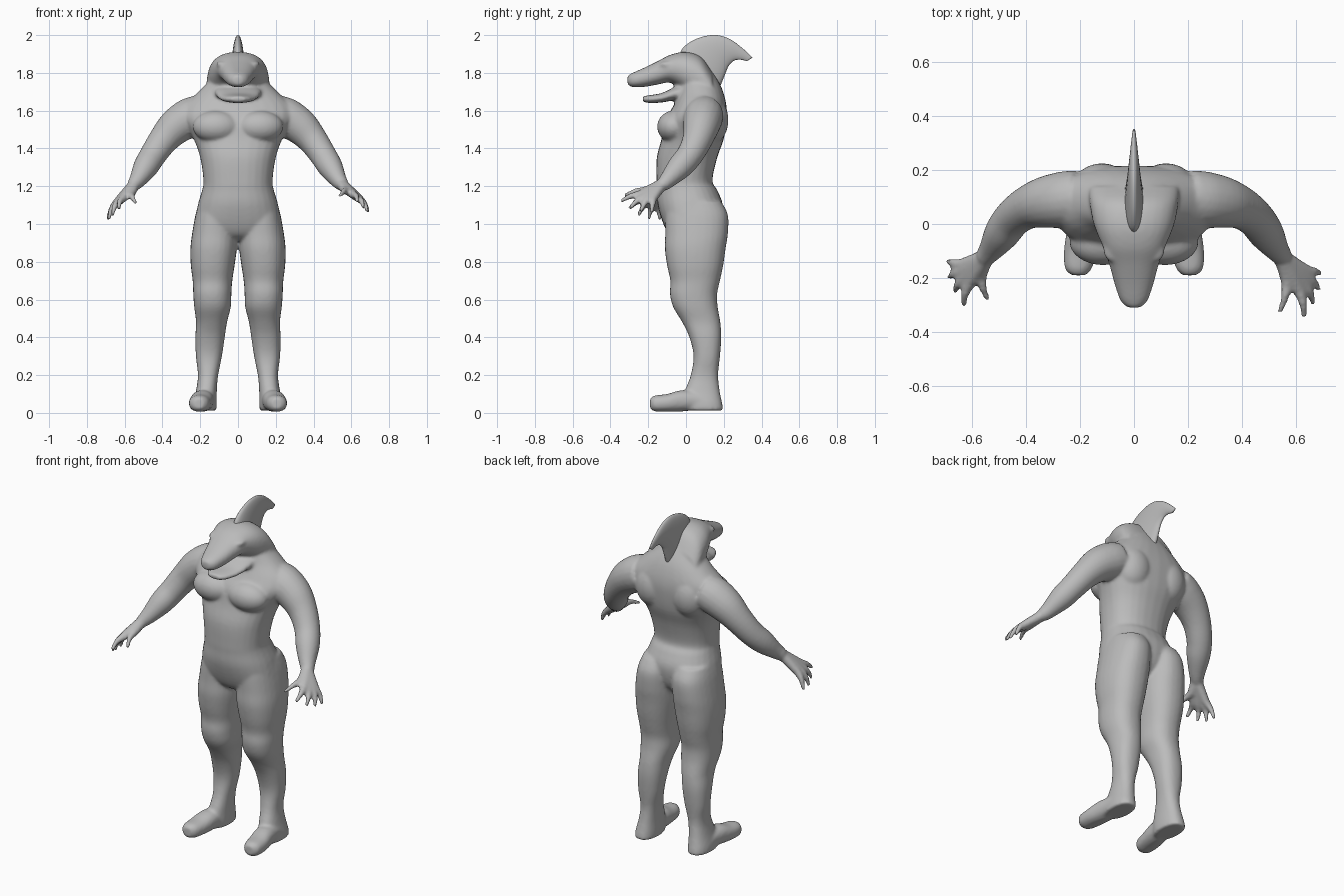
import bpy, bmesh, math
from mathutils import Vector, Matrix

cube = bpy.data.objects.get("Cube")
if cube:
    bpy.data.objects.remove(cube)

skin = bpy.data.materials.new("matte_grey")
skin.use_nodes = True
GREY = (0.5, 0.5, 0.5, 1)
skin.diffuse_color = GREY
skin.node_tree.nodes["Principled BSDF"].inputs["Base Color"].default_value = GREY


def refine(rows, steps=4):
    """Smoothly interpolate a list of section parameters."""
    out = []
    for i in range(len(rows) - 1):
        a, b, c, d = (rows[max(0, min(len(rows) - 1, i + k))] for k in (-1, 0, 1, 2))
        for s in range(steps):
            t = s / steps
            out.append([q + t / 2 * (r - p + t * (2 * p - 5 * q + 4 * r - e + t * (3 * (q - r) + e - p)))
                        for p, q, r, e in zip(a, b, c, d)])
    return out + [list(rows[-1])]


def oval(center, u, v, power=1.0, n=28):
    """Ring of points; a power below one makes it squarer."""
    pts = []
    for i in range(n):
        c, s = math.cos(math.tau * i / n), math.sin(math.tau * i / n)
        pts.append(Vector(center) + Vector(u) * math.copysign(abs(c) ** power, c)
                   + Vector(v) * math.copysign(abs(s) ** power, s))
    return pts


def bridge(bm, rings, side=1):
    loops = [[bm.verts.new((p.x * side, p.y, p.z)) for p in ring] for ring in rings]
    n = len(loops[0])
    for a, b in zip(loops, loops[1:]):
        for i in range(n):
            bm.faces.new((a[i], a[(i + 1) % n], b[(i + 1) % n], b[i]))
    bm.faces.new(loops[0])
    bm.faces.new(loops[-1])


def level(z, x0, x1, y0, y1):
    return oval(((x0 + x1) / 2, (y0 + y1) / 2, z), ((x1 - x0) / 2, 0, 0), (0, (y1 - y0) / 2, 0), 0.87)


def upright(y, x, z, rx, rz):
    return oval((x, y, z), (rx, 0, 0), (0, 0, rz), 0.88)


def blade(y0, z0, y1, z1, t):
    return oval((0, (y0 + y1) / 2, (z0 + z1) / 2), (0, (y1 - y0) / 2, (z1 - z0) / 2), (t, 0, 0))


def limb(bm, rows, side):
    rows = refine(rows)
    pts = [Vector(r[:3]) for r in rows]
    rings = []
    for i, p in enumerate(pts):
        d = pts[min(i + 1, len(pts) - 1)] - pts[max(i - 1, 0)]
        u = d.cross(Vector((0, 0, 1))).normalized()
        v = d.cross(u).normalized()
        rings.append(oval(p, u * rows[i][3], v * rows[i][3], n=20))
    bridge(bm, rings, side)


def ball(bm, center, size):
    bmesh.ops.create_uvsphere(bm, u_segments=24, v_segments=16, radius=1,
                              matrix=Matrix.Translation(center) @ Matrix.Diagonal((*size, 1)))


def finish(name, bm):
    bmesh.ops.recalc_face_normals(bm, faces=bm.faces)
    mesh = bpy.data.meshes.new(name)
    bm.to_mesh(mesh)
    bm.free()
    mesh.materials.append(skin)
    mesh.shade_smooth()
    obj = bpy.data.objects.new(name, mesh)
    bpy.context.collection.objects.link(obj)
    return obj


body = bmesh.new()

# Torso: height, half width, front, back
torso = [(1.82, .10, .0, .13), (1.75, .16, -.03, .175), (1.69, .22, -.04, .20),
         (1.62, .29, -.07, .215), (1.55, .29, -.11, .215), (1.45, .235, -.13, .20),
         (1.35, .20, -.155, .165), (1.23, .183, -.157, .14), (1.18, .19, -.155, .165),
         (1.1, .213, -.15, .195), (1.0, .225, -.12, .18), (.94, .17, -.085, .14), (.91, .08, -.03, .10)]
bridge(body, [level(z, -w, w, f, b) for z, w, f, b in refine(torso)])

# Head with long snout, and lower jaw
snout = [(-.31, 0, 1.762, .022, .022), (-.285, 0, 1.762, .05, .037), (-.22, 0, 1.777, .073, .051),
         (-.15, 0, 1.80, .092, .062), (-.08, 0, 1.822, .118, .075), (0, 0, 1.803, .15, .108),
         (.08, 0, 1.76, .165, .125), (.14, 0, 1.69, .17, .11)]
jaw = [(-.23, 0, 1.662, .035, .013), (-.2, 0, 1.661, .065, .02), (-.13, 0, 1.668, .098, .025),
       (-.06, 0, 1.69, .12, .035), (.02, 0, 1.70, .13, .05), (.1, 0, 1.68, .13, .06)]
for part in (snout, jaw):
    bridge(body, [upright(*r) for r in refine(part)])

# Leg: height, inner, outer, front, back
leg = [(1.12, .01, .205, -.10, .185), (1.05, .004, .225, -.11, .222), (.95, .004, .243, -.11, .222),
       (.87, .006, .252, -.112, .21), (.78, .018, .25, -.10, .197), (.7, .03, .24, -.083, .18),
       (.63, .035, .237, -.085, .165), (.56, .038, .232, -.068, .168), (.48, .058, .222, -.02, .182),
       (.4, .07, .226, .018, .187), (.3, .085, .223, .04, .18), (.2, .105, .212, .025, .17),
       (.12, .112, .222, -.005, .178), (.05, .112, .238, -.02, .192), (.012, .115, .238, -.01, .198)]
foot = [(-.19, .206, .05, .025, .028), (-.165, .206, .05, .05, .042), (-.1, .2, .053, .06, .047),
        (-.03, .19, .063, .06, .056), (.05, .18, .065, .058, .05), (.11, .176, .055, .058, .038)]
arm = [(.2, .1, 1.585, .10), (.26, .09, 1.56, .105), (.33, .08, 1.515, .096), (.395, .06, 1.445, .08),
       (.45, .02, 1.365, .071), (.49, -.035, 1.3, .066), (.53, -.095, 1.235, .046), (.555, -.125, 1.205, .036)]
# Fingers: knuckle, then tip
fingers = [((.635, -.16, 1.13), (.69, -.16, 1.04)), ((.635, -.185, 1.13), (.685, -.22, 1.045)),
           ((.625, -.21, 1.135), (.665, -.275, 1.065)), ((.605, -.225, 1.15), (.63, -.325, 1.10)),
           ((.565, -.195, 1.17), (.54, -.305, 1.13))]

for side in (1, -1):
    bridge(body, [level(*r) for r in refine(leg)], side)
    bridge(body, [upright(*r) for r in refine(foot)], side)
    limb(body, arm, side)
    sway = Vector((0, -.022, .02)) * side
    for knuckle, tip in fingers:
        k, t = Vector(knuckle) + sway * .5, Vector(tip) + sway
        mid = k.lerp(t, .5) + Vector((.008, 0, .008))
        limb(body, [(.545, -.12, 1.215, .03), (*k, .023), (*mid, .016), (*t, .010)], side)
    # Chest muscle, shoulder blade and brow
    ball(body, (.115 * side, -.065, 1.515), (.125, .088, .085))
    ball(body, (.12 * side, .13, 1.55), (.11, .095, .13))
    ball(body, (.085 * side, -.09, 1.845), (.03, .05, .018))

creature = finish("body", body)
fuse = creature.modifiers.new("fuse", "REMESH")
fuse.mode = "VOXEL"
fuse.voxel_size = 0.009
fuse.use_smooth_shade = True
soften = creature.modifiers.new("soften", "SMOOTH")
soften.factor = 0.5
soften.iterations = 7

# Swept head fin: leading edge, trailing edge, half thickness
fin = bmesh.new()
sections = [(-.04, 1.85, .16, 1.68, .040), (-.025, 1.92, .19, 1.75, .037), (.025, 1.965, .21, 1.80, .031),
            (.09, 1.992, .225, 1.835, .026), (.16, 2.0, .25, 1.862, .021), (.23, 1.98, .275, 1.87, .016),
            (.30, 1.93, .30, 1.868, .011), (.352, 1.88, .322, 1.862, .006)]
bridge(fin, [blade(*r) for r in refine(sections)])
finish("head_fin", fin)
